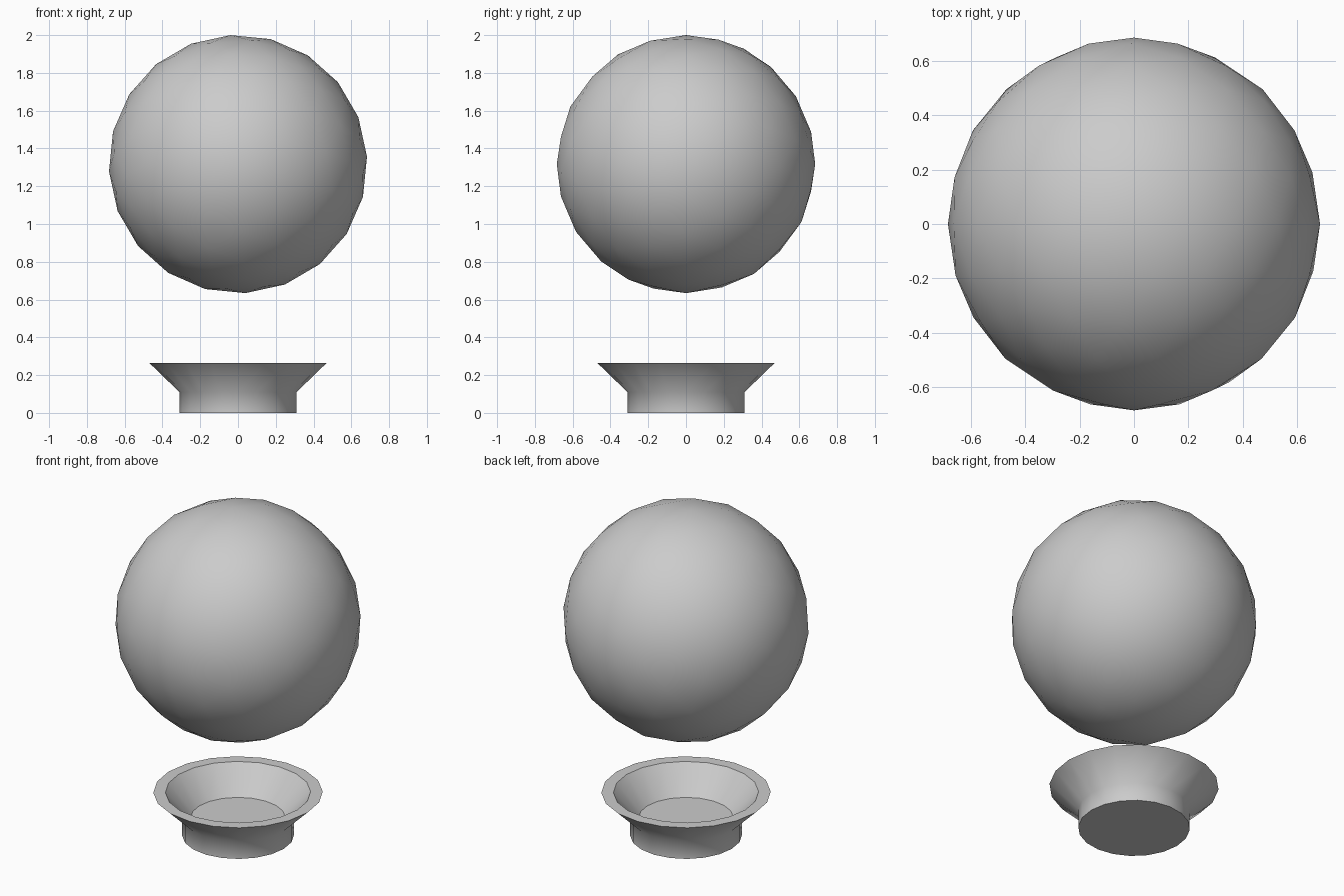
import bpy, bmesh, math
from mathutils import Matrix

if "Cube" in bpy.data.objects:
    bpy.data.objects.remove(bpy.data.objects["Cube"])


def make_object(name, bm, smooth_angle):
    bmesh.ops.recalc_face_normals(bm, faces=bm.faces[:])
    mesh = bpy.data.meshes.new(name)
    bm.to_mesh(mesh)
    bm.free()
    obj = bpy.data.objects.new(name, mesh)
    bpy.context.collection.objects.link(obj)
    bpy.ops.object.select_all(action='DESELECT')
    obj.select_set(True)
    bpy.context.view_layer.objects.active = obj
    bpy.ops.object.shade_smooth_by_angle(angle=math.radians(smooth_angle))
    return obj


def lathe(name, profile, sides, smooth_angle):
    """Revolve (radius, z) points around z and cap both ends."""
    bm = bmesh.new()
    rings = []
    for r, z in profile:
        rings.append([bm.verts.new((r * math.cos(2 * math.pi * i / sides),
                                    r * math.sin(2 * math.pi * i / sides), z))
                      for i in range(sides)])
    for a, b in zip(rings, rings[1:]):
        for i in range(sides):
            j = (i + 1) % sides
            bm.faces.new((a[i], a[j], b[j], b[i]))
    bm.faces.new(rings[0])
    bm.faces.new(rings[-1])
    return make_object(name, bm, smooth_angle)


# Ball: icosphere with its pole along y, slightly rolled
bm = bmesh.new()
s, c = math.sin(math.radians(3.3)), math.cos(math.radians(3.3))
turn = Matrix(((-s, c, 0, 0),
               (0, 0, 1, 0),
               (c, s, 0, 0),
               (0, 0, 0, 1)))
bmesh.ops.create_icosphere(bm, subdivisions=3, radius=0.684,
                           matrix=Matrix.Translation((0, 0, 1.317)) @ turn)
make_object("ball", bm, 60)

# Flared cup below it: straight foot, conical wall, flat rim, hollow inside
lathe("cup_stand", [(0.31, 0), (0.31, 0.11), (0.47, 0.265),
                    (0.403, 0.265), (0.263, 0.11)], 20, 47)
